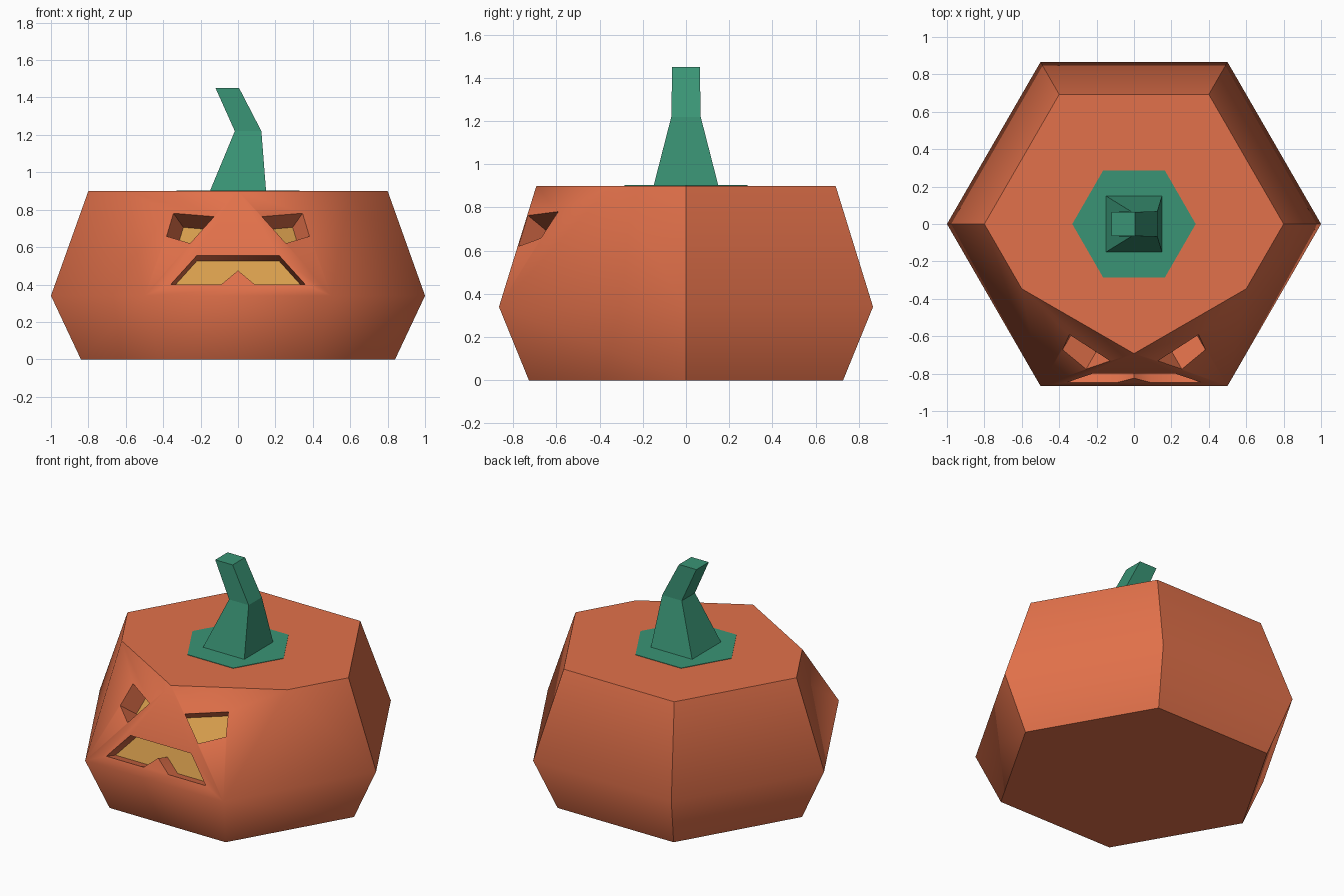
import bpy, bmesh, math
from mathutils import Vector

if "Cube" in bpy.data.objects:
    bpy.data.objects.remove(bpy.data.objects["Cube"])


def material(name, rgb):
    m = bpy.data.materials.new(name)
    m.diffuse_color = (*rgb, 1)
    m.use_nodes = True
    m.node_tree.nodes["Principled BSDF"].inputs["Base Color"].default_value = m.diffuse_color
    return m


ORANGE = material("pumpkin_orange", (0.76, 0.165, 0.069))
YELLOW = material("candle_yellow", (0.70, 0.352, 0.076))
GREEN = material("stem_green", (0.042, 0.296, 0.178))


def add_object(name, bm, mats):
    bmesh.ops.recalc_face_normals(bm, faces=bm.faces)
    me = bpy.data.meshes.new(name)
    bm.to_mesh(me)
    bm.free()
    for m in mats:
        me.materials.append(m)
    ob = bpy.data.objects.new(name, me)
    bpy.context.collection.objects.link(ob)
    return ob


def loft(bm, rings):
    """Skin a list of equal-length point rings and cap both ends."""
    loops = [[bm.verts.new(p) for p in r] for r in rings]
    n = len(loops[0])
    for a, b in zip(loops, loops[1:]):
        for i in range(n):
            j = (i + 1) % n
            bm.faces.new((a[i], a[j], b[j], b[i]))
    bm.faces.new(loops[0])
    return bm.faces.new(loops[-1])


def hexagon(r, z):
    return [Vector((r * math.cos(i * math.pi / 3), r * math.sin(i * math.pi / 3), z))
            for i in range(6)]


# Body: hexagonal rings, the two front top corners sliced off at edge midpoints
low, mid, top = hexagon(0.84, 0), hexagon(1.0, 0.34), hexagon(0.8, 0.9)
sliced = top[:4] + [(top[i] + top[(i + 1) % 6]) / 2 for i in (3, 4, 5)]
bm = bmesh.new()
for p in low + mid + sliced:
    bm.verts.new(p)
bmesh.ops.convex_hull(bm, input=bm.verts)
bmesh.ops.dissolve_limit(bm, angle_limit=0.02, verts=bm.verts, edges=bm.edges)
body = add_object("pumpkin_body", bm, [ORANGE, YELLOW])


def carve(outline, plane, depth):
    """Sink a front-view (x, z) outline into the facet through three points."""
    a, b, c = plane
    n = (b - a).cross(c - a).normalized()
    if n.y > 0:
        n = -n
    pts = [Vector((x, (n.dot(a) - n.x * x - n.z * z) / n.y, z)) for x, z in outline]
    cb = bmesh.new()
    floor = loft(cb, [[p + n * 0.05 for p in pts], [p - n * depth for p in pts]])
    floor.material_index = 1
    cutter = add_object("cutter", cb, [ORANGE, YELLOW])
    cutter.hide_render = True
    mod = body.modifiers.new("carve", 'BOOLEAN')
    mod.operation, mod.solver, mod.object = 'DIFFERENCE', 'EXACT', cutter
    bpy.context.view_layer.objects.active = body
    bpy.ops.object.modifier_apply(modifier=mod.name)
    bpy.data.objects.remove(cutter, do_unlink=True)


# Mouth on the front facet, eyes on the mirrored slanted facets
carve([(-0.36, 0.40), (-0.22, 0.555), (0.22, 0.555), (0.36, 0.40),
       (0.09, 0.40), (0, 0.475), (-0.09, 0.40)], (mid[4], mid[5], sliced[5]), 0.10)
EYE = [(0.128, 0.763), (0.345, 0.781), (0.382, 0.658), (0.256, 0.62)]
carve(EYE, (mid[5], sliced[6], sliced[5]), 0.13)
carve([(-x, z) for x, z in EYE], (mid[4], sliced[4], sliced[5]), 0.13)

# Smooth shading with sharp edges, except the rounded lower front corners
bm = bmesh.new()
bm.from_mesh(body.data)
for f in bm.faces:
    f.smooth = True
for e in bm.edges:
    zs = sorted(v.co.z for v in e.verts)
    front_corner = zs[0] < 0.01 and 0.3 < zs[1] < 0.35 and all(v.co.y < -0.5 for v in e.verts)
    e.smooth = front_corner or e.calc_face_angle(0) < math.radians(50)
bm.to_mesh(body.data)
bm.free()

# Green patch around the stem
bm = bmesh.new()
loft(bm, [hexagon(0.33, 0.899), hexagon(0.33, 0.903)])
add_object("stem_patch", bm, [GREEN])

# Bent stem: (left x, right x, half depth, z)
bm = bmesh.new()
loft(bm, [[(x0, -y, z), (x1, -y, z), (x1, y, z), (x0, y, z)] for x0, x1, y, z in
          ((-0.15, 0.15, 0.15, 0.9), (-0.017, 0.125, 0.068, 1.22), (-0.12, 0.006, 0.064, 1.45))])
add_object("stem", bm, [GREEN])
